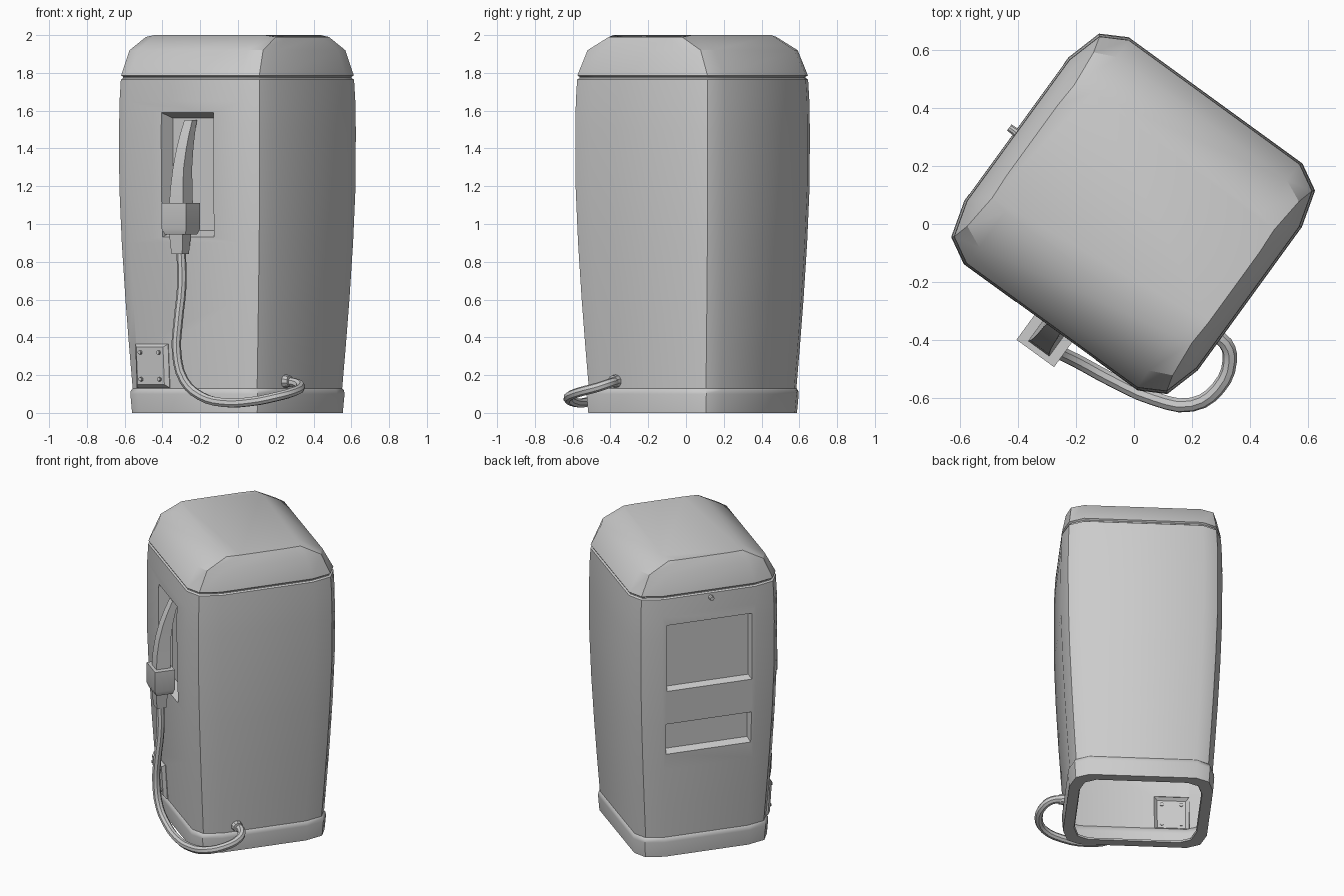
import bpy, bmesh, math
from mathutils import Matrix, Vector

if "Cube" in bpy.data.objects:
    bpy.data.objects.remove(bpy.data.objects["Cube"])

# the pump stands turned about z; parts are built in its own u, v, z frame
M = Matrix.Translation((-0.003, 0.035, 0)) @ Matrix.Rotation(math.radians(-36), 4, 'Z')


def add(name, mesh, matrix=M):
    ob = bpy.data.objects.new(name, mesh)
    ob.matrix_world = matrix
    bpy.context.scene.collection.objects.link(ob)
    return ob


def loft(name, rings, start=True, end=True):
    bm = bmesh.new()
    rows = [[bm.verts.new(p) for p in r] for r in rings]
    n = len(rows[0])
    for a, b in zip(rows, rows[1:]):
        for i in range(n):
            j = (i + 1) % n
            bm.faces.new((a[i], a[j], b[j], b[i]))
    if start:
        bm.faces.new(rows[0])
    if end:
        bm.faces.new(rows[-1])
    bmesh.ops.recalc_face_normals(bm, faces=bm.faces)
    me = bpy.data.meshes.new(name)
    bm.to_mesh(me)
    bm.free()
    return add(name, me)


def ring12(a, b, c):
    """Twelve-sided outline mirrored from three corner points."""
    q = [Vector(p) for p in (c, b, a)]
    pts = []
    for su, sv in ((1, 1), (-1, 1), (-1, -1), (1, -1)):
        seq = q if su * sv > 0 else q[::-1]
        pts += [(p.x * su, p.y * sv, p.z) for p in seq]
    return pts


def outline(z, s):
    return ring12((.37 * s, .483 * s, z), (.46 * s, .433 * s, z), (.497 * s, .305 * s, z))


def rect_v(u0, u1, z0, z1, v, v_top=None):
    t = v if v_top is None else v_top
    return [(u0, v, z0), (u1, v, z0), (u1, t, z1), (u0, t, z1)]


def rect_u(v0, v1, z0, z1, u):
    return [(u, v0, z0), (u, v1, z0), (u, v1, z1), (u, v0, z1)]


def rect_z(u0, u1, v0, v1, z):
    return [(u0, v0, z), (u1, v0, z), (u1, v1, z), (u0, v1, z)]


def disc(name, centre, axis, r, depth, sides=10):
    bm = bmesh.new()
    bmesh.ops.create_cone(bm, cap_ends=True, segments=sides, radius1=r, radius2=r * .85, depth=depth)
    bm.transform(Matrix.Translation(centre) @ Vector(axis).to_track_quat('Z', 'Y').to_matrix().to_4x4())
    me = bpy.data.meshes.new(name)
    bm.to_mesh(me)
    bm.free()
    return add(name, me)


# tapered body with base band and inward foot flange
body = loft("pump_body", [outline(z, s) for z, s in (
    (.01, .75), (0, .76), (0, .89), (.10, .905), (.12, .90), (.13, .885), (.35, .915), (.6, .946),
    (.9, .977), (1.2, .998), (1.5, 1.0), (1.65, .996), (1.765, .985), (1.772, .965))])

# recesses for the nozzle and the two displays, plus the raised service plate
cuts = [
    loft("nozzle_cut", [rect_v(-.157, .202, .906, 1.605, -.525), rect_v(-.13, .175, .965, 1.56, -.40)]),
    loft("display_cut", [rect_u(-.285, .285, 1.125, 1.60, -.53), rect_u(-.265, .265, 1.16, 1.575, -.455)]),
    loft("lower_display_cut", [rect_u(-.285, .285, .685, .93, -.52), rect_u(-.265, .265, .73, .895, -.435)]),
]
plate = loft("service_plate", [rect_v(-.345, -.13, .133, .365, -.38),
                               rect_v(-.345, -.13, .133, .365, -.432, -.446),
                               rect_v(-.325, -.15, .15, .348, -.452, -.464)])
for ob, op in [(c, 'DIFFERENCE') for c in cuts] + [(plate, 'UNION')]:
    m = body.modifiers.new(ob.name, 'BOOLEAN')
    m.operation, m.solver, m.object = op, 'EXACT', ob
bpy.context.view_layer.update()
deps = bpy.context.evaluated_depsgraph_get()
mesh = bpy.data.meshes.new_from_object(body.evaluated_get(deps))
body.modifiers.clear()
body.data = mesh
for ob in cuts + [plate]:
    bpy.data.objects.remove(ob)

# open the body underneath and at the top so it is a hollow shell
bm = bmesh.new()
bm.from_mesh(mesh)
caps = [f for f in bm.faces if all(v.co.z > 1.771 for v in f.verts)
        or all(abs(v.co.z - .01) < .001 for v in f.verts)]
bmesh.ops.delete(bm, geom=caps, context='FACES')
bm.to_mesh(mesh)
bm.free()

# vaulted cap with tilted end panels
loft("top_cap", [
    outline(1.772, .965), outline(1.779, .965), outline(1.787, .983),
    ring12((.36, .405, 1.92), (.437, .37, 1.92), (.463, .27, 1.92)),
    ring12((.36, .255, 2.0), (.425, .24, 1.99), (.43, .15, 1.99))], start=False)

# plate rivets and the lock above the displays
for u in (-.298, -.178):
    for z in (.178, .32):
        disc("plate_rivet", (u, -.458 - (z - .178) * .05, z), (0, -1, 0), .012, .02)
disc("lock", (-.50, -.01, 1.737), (-1, 0, 0), .016, .04)

# nozzle: holder block, hose stub and curved spout
loft("nozzle_block", [rect_z(-.058, .078, -.575, -.47, .945), rect_z(-.07, .09, -.587, -.46, .975),
                      rect_z(-.07, .09, -.587, -.46, 1.11)])
loft("hose_stub", [rect_z(-.025, .045, -.56, -.50, .84), rect_z(-.035, .055, -.568, -.492, .95)])
loft("nozzle_spout", [rect_z(.01 - w, .01 + w, v - d, v + d, z) for z, v, w, d in (
    (1.10, -.522, .045, .045), (1.2, -.518, .04, .043), (1.3, -.508, .035, .038),
    (1.4, -.487, .032, .032), (1.48, -.462, .029, .026), (1.55, -.435, .026, .021))])

# hose looping from the stub round the corner to the side wall
path = [(-.302, -.40, .87), (-.297, -.405, .68), (-.318, -.41, .47), (-.325, -.41, .32),
        (-.285, -.43, .17), (-.20, -.47, .09), (-.08, -.535, .055), (.07, -.602, .06),
        (.20, -.622, .085), (.29, -.565, .11), (.33, -.47, .135), (.315, -.41, .155), (.25, -.365, .168)]
cu = bpy.data.curves.new("hose", 'CURVE')
cu.dimensions = '3D'
cu.bevel_depth, cu.bevel_resolution, cu.resolution_u = .025, 2, 3
sp = cu.splines.new('BEZIER')
sp.bezier_points.add(len(path) - 1)
for bp, p in zip(sp.bezier_points, path):
    bp.co = p
    bp.handle_left_type = bp.handle_right_type = 'AUTO'
tube = add("hose_curve", cu, Matrix())
bpy.context.view_layer.update()
add("hose", bpy.data.meshes.new_from_object(tube.evaluated_get(bpy.context.evaluated_depsgraph_get())), Matrix())
bpy.data.objects.remove(tube)
disc("hose_collar", (.455, -.18, .168), (1, 0, 0), .036, .04)

# smooth the gentle curves, keep the corners sharp
for ob in bpy.context.scene.objects:
    ob.select_set(True)
bpy.context.view_layer.objects.active = body
bpy.ops.object.shade_smooth_by_angle(angle=math.radians(35))
